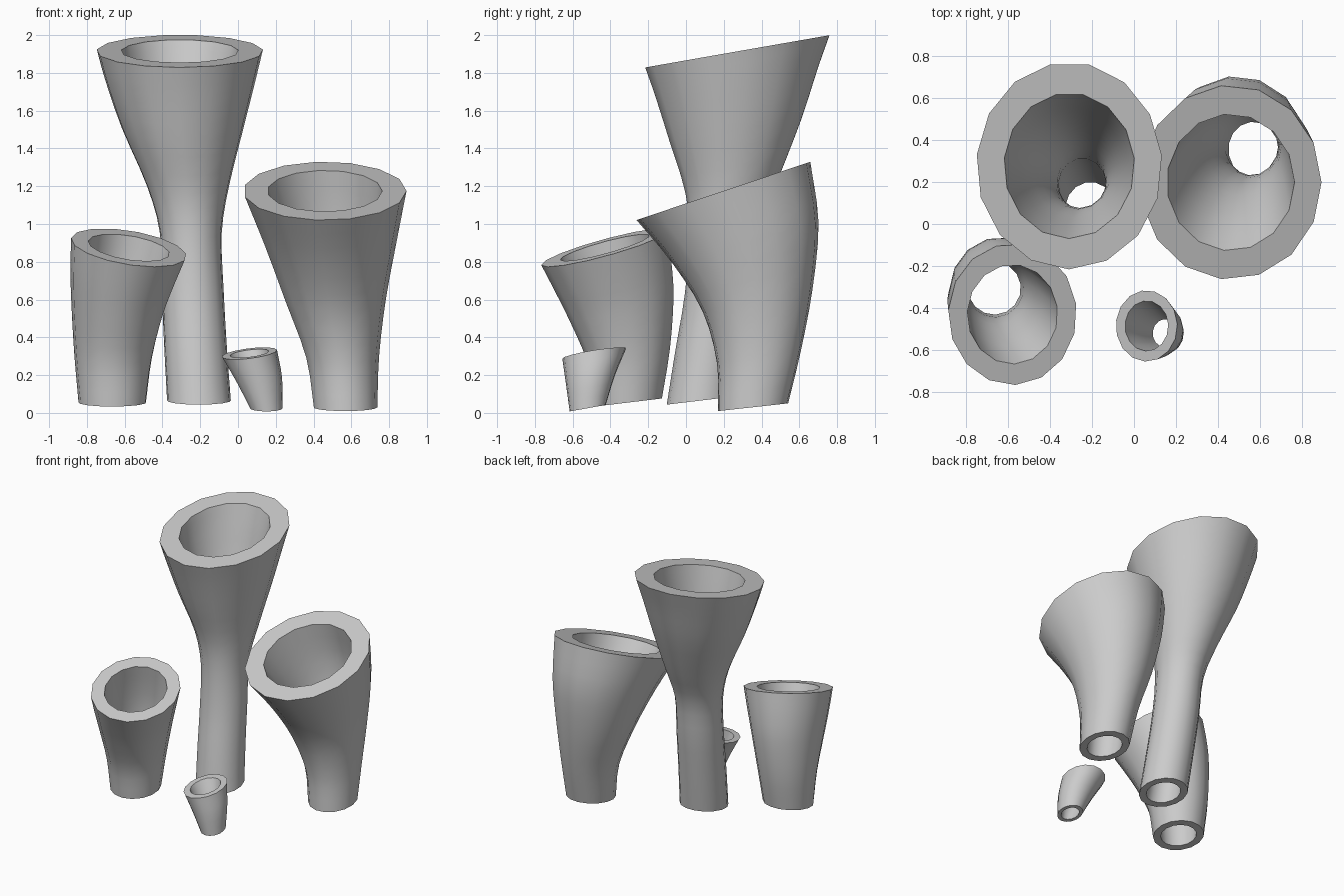
import bpy, bmesh, math

if "Cube" in bpy.data.objects:
    bpy.data.objects.remove(bpy.data.objects["Cube"])

SIDES = 15
STEPS = 3      # in-between rings per control ring
BORE = 0.71    # inner radius / outer radius


def spline(keys):
    """Smoothly interpolate the control rings."""
    out = []
    for i in range(len(keys) - 1):
        p1, p2 = keys[i], keys[i + 1]
        p0 = keys[i - 1] if i else [2 * a - b for a, b in zip(p1, p2)]
        p3 = keys[i + 2] if i + 2 < len(keys) else [2 * b - a for a, b in zip(p1, p2)]
        for s in range(STEPS):
            t = s / STEPS
            out.append([0.5 * (2 * b + (c - a) * t + (2 * a - 5 * b + 4 * c - d) * t * t
                               + (3 * b - a - 3 * c + d) * t ** 3)
                        for a, b, c, d in zip(p0, p1, p2, p3)])
    out.append(list(keys[-1]))
    return out


def tube(name, keys, tilt0, tilt1, phase):
    """Open flared tube. keys: (cx, cy, z, rx, ry); tilts: slope of ring along x, y."""
    bm = bmesh.new()
    rings = spline(keys)
    z0, z1 = keys[0][2], keys[-1][2]

    def ring(r, k):
        cx, cy, z, rx, ry = r
        f = (z - z0) / (z1 - z0)
        gx = tilt0[0] + (tilt1[0] - tilt0[0]) * f
        gy = tilt0[1] + (tilt1[1] - tilt0[1]) * f
        vs = []
        for i in range(SIDES):
            a = phase + 2 * math.pi * i / SIDES
            dx, dy = rx * k * math.cos(a), ry * k * math.sin(a)
            vs.append(bm.verts.new((cx + dx, cy + dy, z + gx * dx + gy * dy)))
        return vs

    # outside going up, then the bore going back down, closed into a loop
    loops = [ring(r, 1.01) for r in rings] + [ring(r, BORE) for r in reversed(rings)]
    for n, a in enumerate(loops):
        b = loops[(n + 1) % len(loops)]
        for i in range(SIDES):
            j = (i + 1) % SIDES
            bm.faces.new((a[i], a[j], b[j], b[i]))
    bmesh.ops.recalc_face_normals(bm, faces=bm.faces[:])
    me = bpy.data.meshes.new(name)
    bm.to_mesh(me)
    bm.free()
    ob = bpy.data.objects.new(name, me)
    bpy.context.collection.objects.link(ob)
    bpy.ops.object.select_all(action='DESELECT')
    ob.select_set(True)
    bpy.context.view_layer.objects.active = ob
    bpy.ops.object.shade_smooth_by_angle(angle=math.radians(40))


# tall back tube
tube("tall_tube", [
    (-.207, .075, .065, .168, .175), (-.225, .12, .35, .165, .175),
    (-.24, .168, .65, .163, .173), (-.25, .2, .95, .163, .182),
    (-.265, .245, 1.2, .217, .245), (-.293, .265, 1.5, .32, .35),
    (-.305, .272, 1.75, .395, .43), (-.308, .277, 1.915, .438, .488)],
    (0, .12), (0, .175), 0.1)

# medium tube on the right
tube("right_tube", [
    (.568, .355, .03, .168, .185), (.552, .387, .3, .193, .222),
    (.515, .38, .6, .265, .29), (.488, .315, .9, .347, .385),
    (.46, .198, 1.175, .428, .458)],
    (0, .11), (0, .335), 0.0)

# shorter tube on the left
tube("left_tube", [
    (-.665, -.305, .055, .178, .178), (-.66, -.302, .3, .205, .217),
    (-.637, -.34, .55, .243, .275), (-.61, -.383, .72, .275, .308),
    (-.578, -.43, .875, .303, .333)],
    (0, .12), (-.15, .27), 0.15)

# small front tube
tube("small_tube", [
    (.15, -.52, .025, .086, .095), (.11, -.505, .18, .122, .13),
    (.06, -.485, .315, .145, .168)],
    (0, .18), (.12, .16), 0.05)
